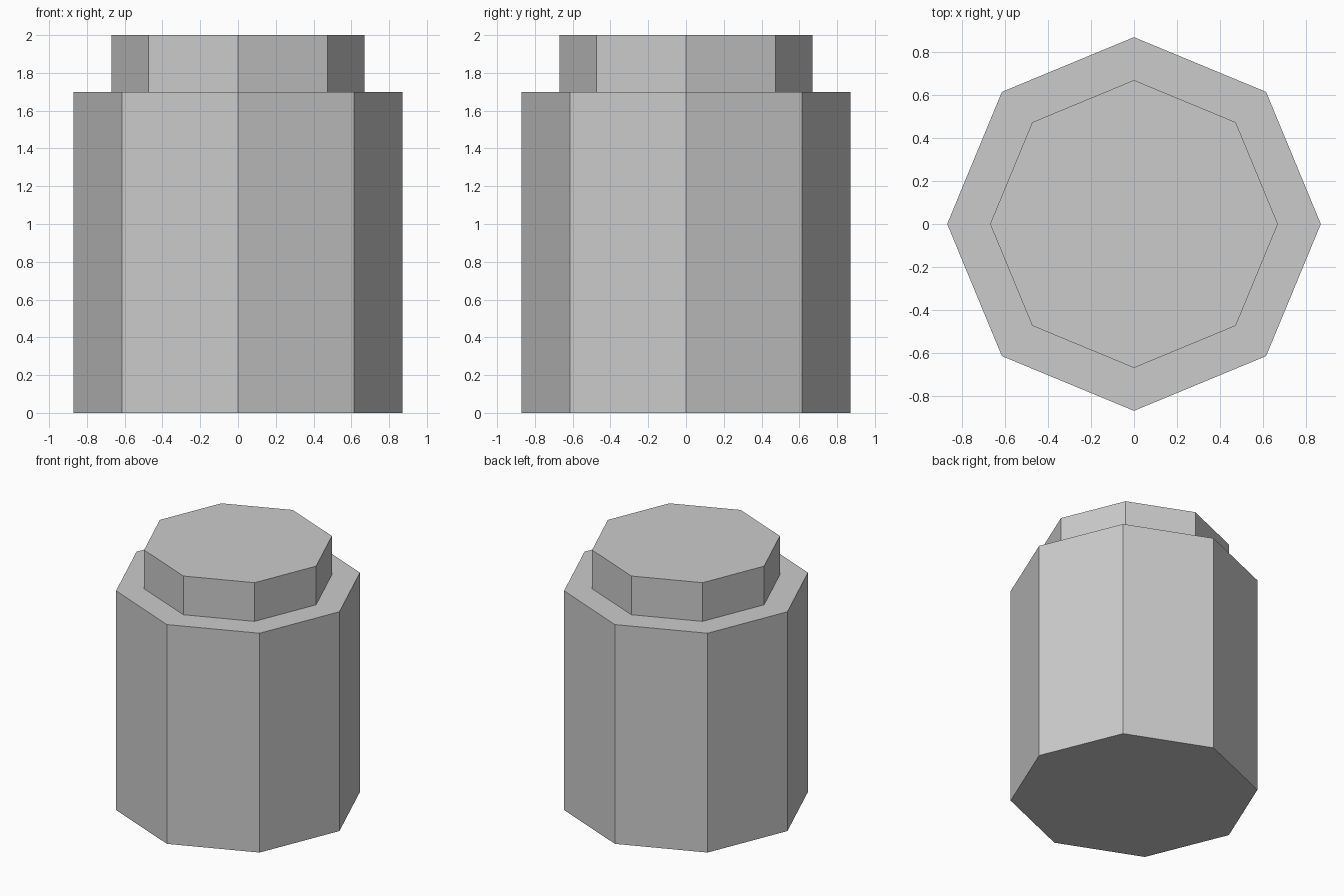
import bpy
import bmesh
from mathutils import Vector

if "Cube" in bpy.data.objects:
    bpy.data.objects.remove(bpy.data.objects["Cube"])

SIDES = 8
BODY_RADIUS, NECK_RADIUS = 0.87, 0.67
SHOULDER_Z, TOP_Z = 1.70, 2.0


def extrude_ring(bm, edges, scale, rise):
    """Extrude an open ring of edges, scaling it about z and lifting it."""
    geom = bmesh.ops.extrude_edge_only(bm, edges=edges)["geom"]
    for v in (g for g in geom if isinstance(g, bmesh.types.BMVert)):
        v.co = Vector((v.co.x * scale, v.co.y * scale, v.co.z + rise))
    return [g for g in geom if isinstance(g, bmesh.types.BMEdge)]


bm = bmesh.new()

# Base octagon, corners on the axes
bmesh.ops.create_circle(bm, cap_ends=True, segments=SIDES, radius=BODY_RADIUS)
ring = bm.edges[:]

# Body wall, flat shoulder, neck wall
ring = extrude_ring(bm, ring, 1.0, SHOULDER_Z)
ring = extrude_ring(bm, ring, NECK_RADIUS / BODY_RADIUS, 0.0)
ring = extrude_ring(bm, ring, 1.0, TOP_Z - SHOULDER_Z)

# Flat top
bmesh.ops.contextual_create(bm, geom=ring)
bmesh.ops.recalc_face_normals(bm, faces=bm.faces[:])

mesh = bpy.data.meshes.new("stepped_octagonal_canister")
bm.to_mesh(mesh)
bm.free()
canister = bpy.data.objects.new("stepped_octagonal_canister", mesh)
bpy.context.collection.objects.link(canister)
